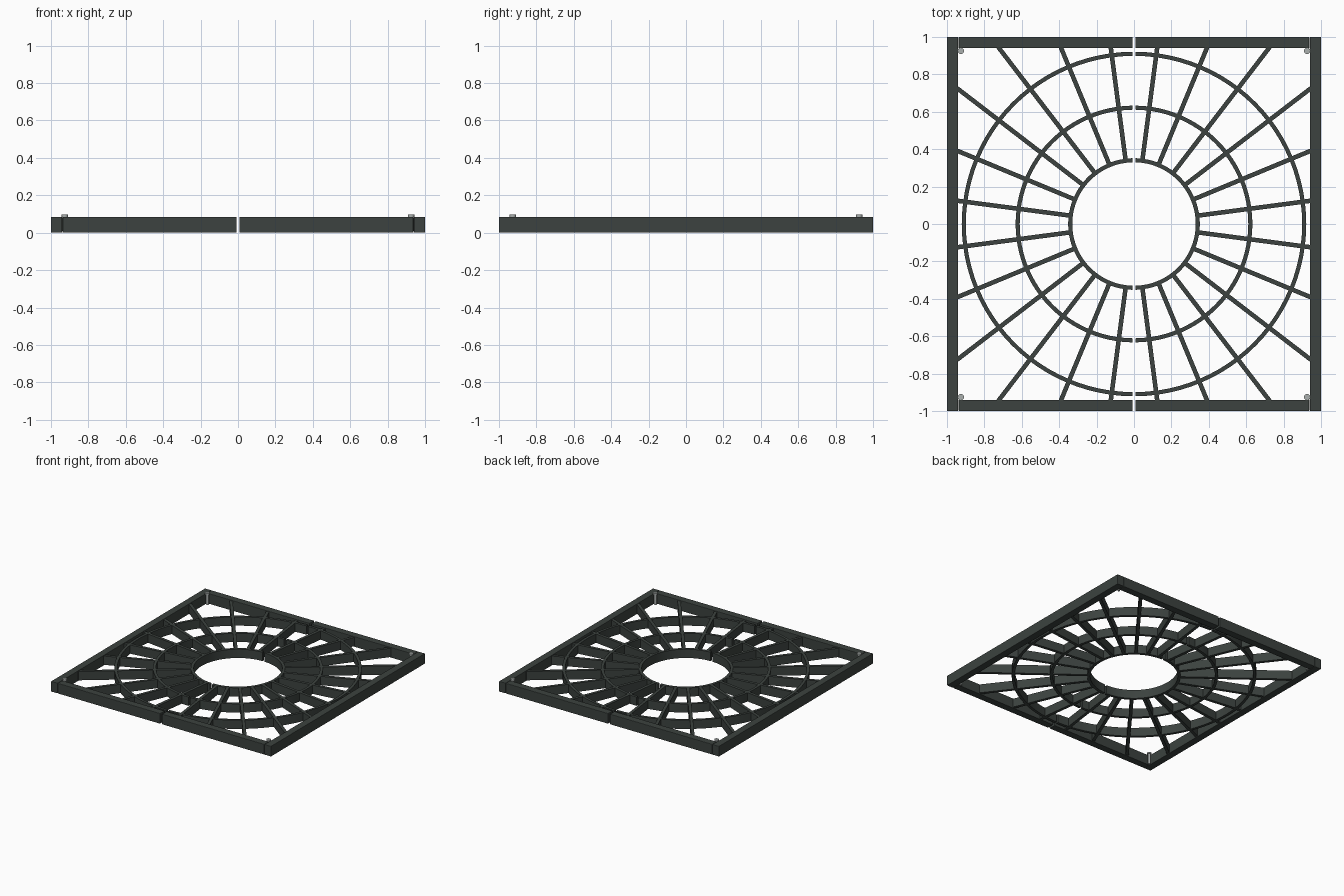
import bpy, bmesh, math
from mathutils import Matrix

if "Cube" in bpy.data.objects:
    bpy.data.objects.remove(bpy.data.objects["Cube"])

IN, GAP = 0.94, 0.008          # inner edge of frame, half gap at the split
TOP = 0.085
Z0, Z1 = 0.008, 0.08           # infill bars

def material(name, c):
    m = bpy.data.materials.new(name)
    m.diffuse_color = (*c, 1)
    m.use_nodes = True
    m.node_tree.nodes["Principled BSDF"].inputs["Base Color"].default_value = m.diffuse_color
    return m

iron = material("dark_iron", (0.045, 0.055, 0.05))
steel = material("steel", (0.4, 0.43, 0.42))

def make(name, bm, mat, bevel=0):
    bmesh.ops.recalc_face_normals(bm, faces=bm.faces)
    me = bpy.data.meshes.new(name)
    bm.to_mesh(me)
    bm.free()
    me.materials.append(mat)
    ob = bpy.data.objects.new(name, me)
    bpy.context.collection.objects.link(ob)
    if bevel:
        b = ob.modifiers.new("bevel", 'BEVEL')
        b.width, b.segments = bevel, 2
    return ob

def add_box(bm, x0, x1, y0, y1, z0, z1, rot=Matrix()):
    m = rot @ Matrix.Translation(((x0 + x1) / 2, (y0 + y1) / 2, (z0 + z1) / 2))
    bmesh.ops.create_cube(bm, size=1, matrix=m @ Matrix.Diagonal((x1 - x0, y1 - y0, z1 - z0, 1)))

def smooth(ob):
    bpy.ops.object.select_all(action='DESELECT')
    ob.select_set(True)
    bpy.context.view_layer.objects.active = ob
    bpy.ops.object.shade_smooth_by_angle(angle=math.radians(30))

for side, s in (("right", 1), ("left", -1)):
    # outer frame bars
    bm = bmesh.new()
    add_box(bm, *sorted((s * IN, s)), -1, 1, 0, TOP)
    make(side + "_side_bar", bm, iron, 0.004)
    for end, t in (("back", 1), ("front", -1)):
        bm = bmesh.new()
        add_box(bm, *sorted((s * GAP, s * (IN - 0.002))), *sorted((t * IN, t)), 0, TOP)
        make(f"{side}_{end}_bar", bm, iron, 0.004)

        # corner bolt: head on a shaft
        bm = bmesh.new()
        for r, a, b in ((0.017, 0.084, 0.096), (0.010, 0.0, 0.086)):
            bmesh.ops.create_cone(bm, cap_ends=True, segments=16, radius1=r, radius2=r, depth=b - a,
                                  matrix=Matrix.Translation((s * 0.926, t * 0.926, (a + b) / 2)))
        smooth(make(f"{side}_{end}_bolt", bm, steel))

    # half rings, cut short at the split
    for name, r, w in (("inner", 0.341, 0.022), ("middle", 0.622, 0.022), ("outer", 0.910, 0.022)):
        bm = bmesh.new()
        n, cut = 48, math.asin(GAP / r)
        rows = []
        for i in range(n + 1):
            a = -math.pi / 2 + cut + (math.pi - 2 * cut) * i / n
            rows.append([bm.verts.new((s * q * math.cos(a), q * math.sin(a), z))
                         for q, z in ((r - w / 2, Z0), (r + w / 2, Z0), (r + w / 2, Z1), (r - w / 2, Z1))])
        for p, q in zip(rows, rows[1:]):
            for k in range(4):
                bm.faces.new((p[k], p[k - 1], q[k - 1], q[k]))
        bm.faces.new(rows[0])
        bm.faces.new(rows[-1])
        smooth(make(f"{side}_{name}_ring", bm, iron))

    # spokes radiating to the frame
    bm = bmesh.new()
    for i in range(12):
        a = math.radians(-82.5 + 15 * i) + (math.pi if s < 0 else 0)
        reach = (IN + 0.005) / max(abs(math.cos(a)), abs(math.sin(a)))
        add_box(bm, 0.345, reach, -0.012, 0.012, Z0, Z1, Matrix.Rotation(a, 4, 'Z'))
    make(side + "_spokes", bm, iron)
